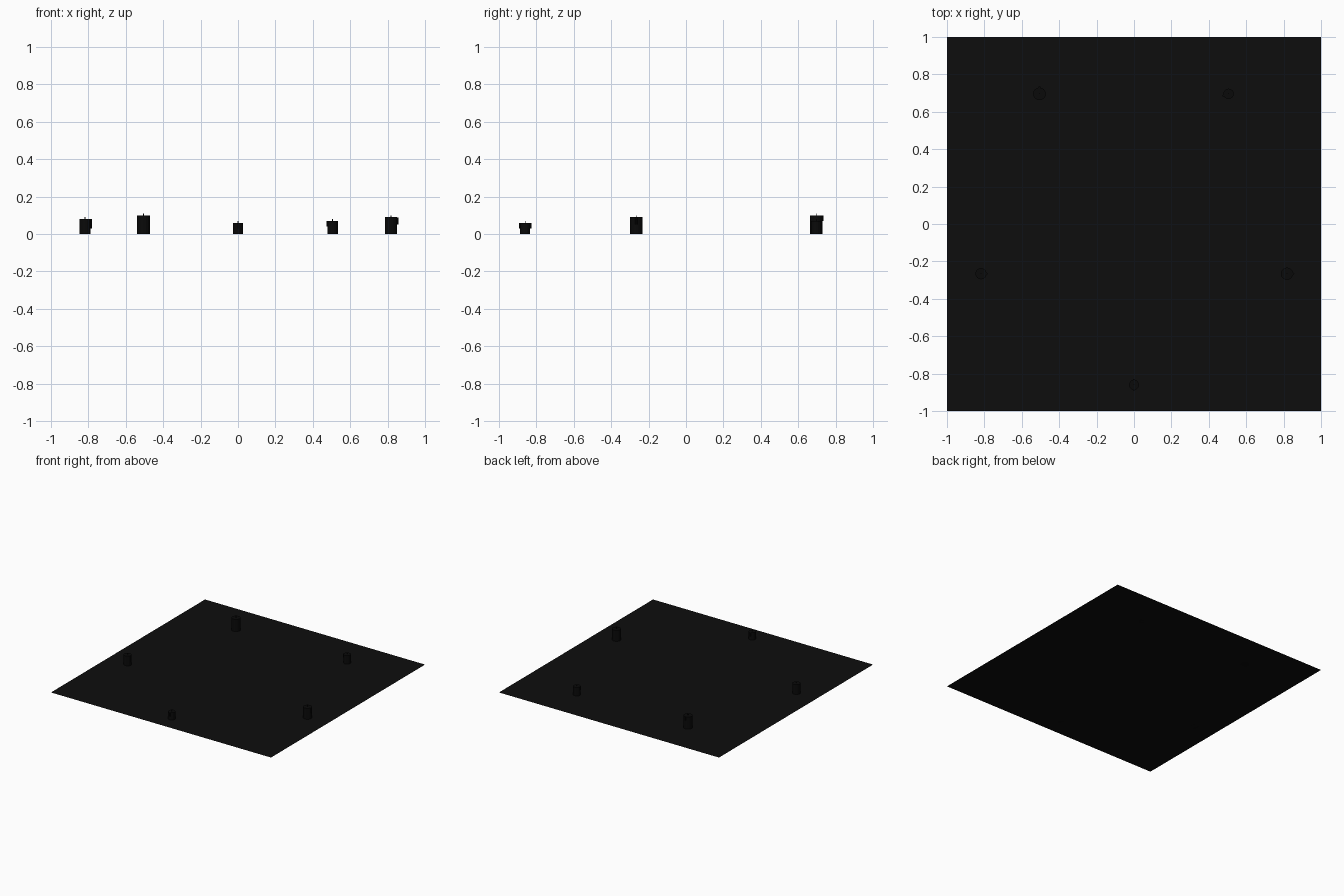
import bpy, bmesh, math
from mathutils import Matrix

if "Cube" in bpy.data.objects:
    bpy.data.objects.remove(bpy.data.objects["Cube"])


def material(name, v):
    m = bpy.data.materials.new(name)
    m.diffuse_color = (v, v, v, 1)
    m.use_nodes = True
    m.node_tree.nodes["Principled BSDF"].inputs["Base Color"].default_value = m.diffuse_color
    return m


floor_mat = material("charcoal floor", 0.004)
wax_mat = material("black wax", 0.0028)
wick_mat = material("black wick", 0.002)


def add_object(name, bm, mat):
    me = bpy.data.meshes.new(name)
    bm.to_mesh(me)
    bm.free()
    me.materials.append(mat)
    ob = bpy.data.objects.new(name, me)
    bpy.context.collection.objects.link(ob)
    return ob


def cylinder(bm, x, y, z0, z1, r, sides):
    bmesh.ops.create_cone(bm, cap_ends=True, segments=sides, radius1=r, radius2=r,
                          depth=z1 - z0,
                          matrix=Matrix.Translation((x, y, (z0 + z1) / 2)))


# Flat square floor sheet
bm = bmesh.new()
bmesh.ops.create_grid(bm, x_segments=1, y_segments=1, size=1)
add_object("floor_sheet", bm, floor_mat)

# Candles at the five points of a pentagon:
# angle, radius, height, drips as (direction, length)
RING = 0.86
candles = [
    (-90, 0.027, 0.060, [(90, 0.03), (-90, 0.03)]),
    (-18, 0.033, 0.090, [(0, 0.04)]),
    (54, 0.028, 0.070, [(200, 0.03)]),
    (126, 0.034, 0.100, [(90, 0.03)]),
    (198, 0.030, 0.080, [(0, 0.05)]),
]
for i, (ang, r, h, drips) in enumerate(candles, 1):
    a = math.radians(ang)
    x, y = RING * math.cos(a), RING * math.sin(a)

    # Wax body with drips running down from the rim
    bm = bmesh.new()
    cylinder(bm, x, y, 0, h, r, 16)
    for d, length in drips:
        t = math.radians(d)
        cylinder(bm, x + r * math.cos(t), y + r * math.sin(t),
                 h - length, h - 0.001, 0.006, 8)
    add_object(f"candle_{i}", bm, wax_mat)

    # Wick
    bm = bmesh.new()
    cylinder(bm, x, y, h - 0.002, h + 0.01, 0.002, 6)
    add_object(f"wick_{i}", bm, wick_mat)
